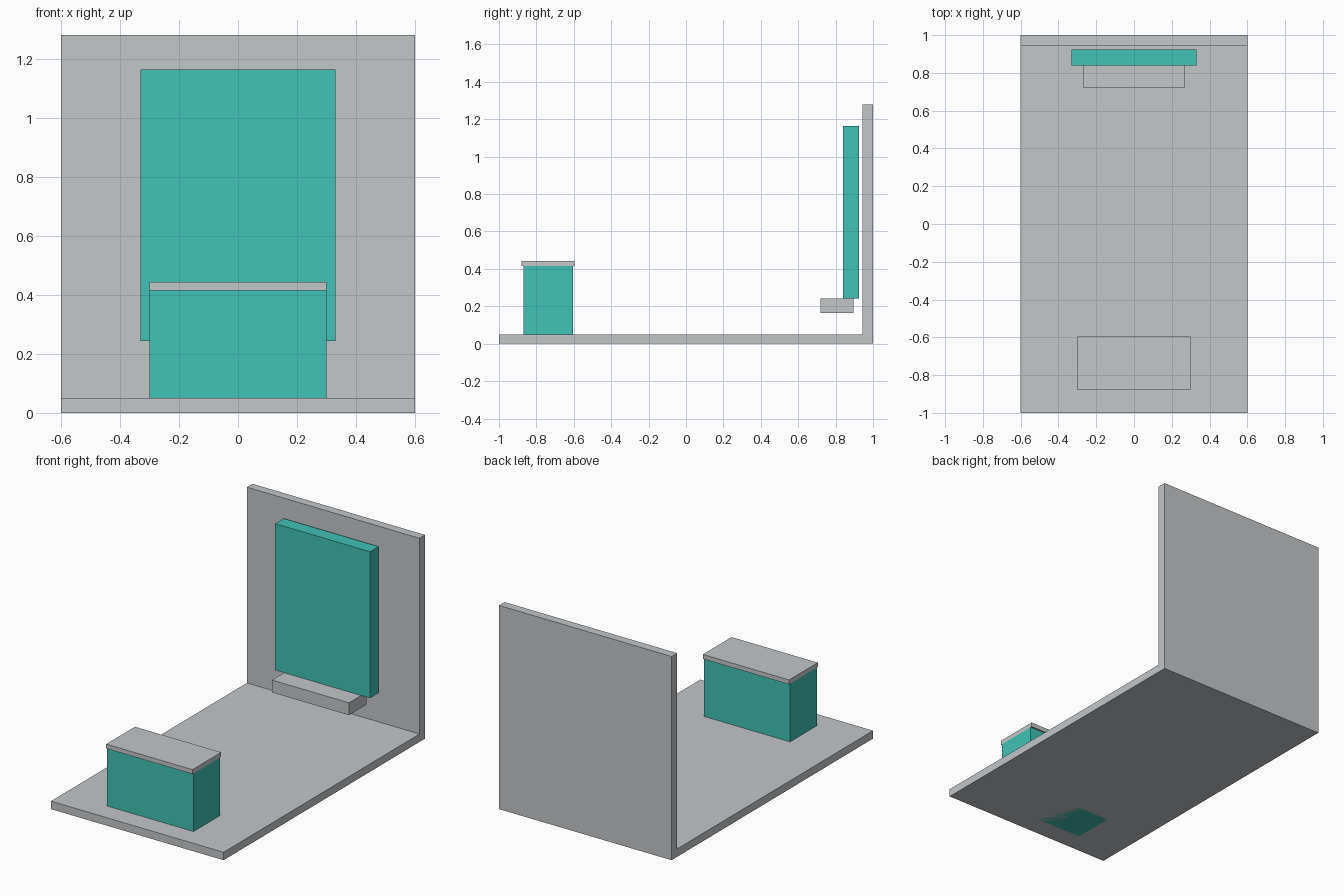
import bpy
import bmesh

if "Cube" in bpy.data.objects:
    bpy.data.objects.remove(bpy.data.objects["Cube"])


def material(name, color):
    mat = bpy.data.materials.new(name)
    mat.diffuse_color = (*color, 1.0)
    mat.use_nodes = True
    mat.node_tree.nodes["Principled BSDF"].inputs["Base Color"].default_value = mat.diffuse_color
    return mat


GREY = material("light grey", (0.546, 0.571, 0.584))
TEAL = material("teal", (0.054, 0.535, 0.456))


def extrude_profile(name, profile, half_width, mat):
    """Extrude a (y, z) side profile symmetrically along x."""
    bm = bmesh.new()
    face = bm.faces.new([bm.verts.new((-half_width, y, z)) for y, z in profile])
    result = bmesh.ops.extrude_face_region(bm, geom=[face], use_keep_orig=True)
    moved = [g for g in result["geom"] if isinstance(g, bmesh.types.BMVert)]
    bmesh.ops.translate(bm, verts=moved, vec=(2 * half_width, 0, 0))
    bmesh.ops.recalc_face_normals(bm, faces=bm.faces)
    mesh = bpy.data.meshes.new(name)
    bm.to_mesh(mesh)
    bm.free()
    mesh.materials.append(mat)
    obj = bpy.data.objects.new(name, mesh)
    bpy.context.collection.objects.link(obj)
    return obj


def box(name, half_width, y0, y1, z0, z1, mat):
    return extrude_profile(name, [(y0, z0), (y1, z0), (y1, z1), (y0, z1)],
                           half_width, mat)


# Floor and back wall as one L-shaped piece
extrude_profile("floor_and_wall",
                [(-1, 0), (1, 0), (1, 1.28), (0.945, 1.28), (0.945, 0.05), (-1, 0.05)],
                0.6, GREY)

# Counter with its slightly overhanging top
box("counter_body", 0.30, -0.87, -0.605, 0.0, 0.415, TEAL)
box("counter_top", 0.30, -0.88, -0.595, 0.415, 0.443, GREY)

# Display panel and the ledge below it
box("display_panel", 0.33, 0.84, 0.925, 0.243, 1.163, TEAL)
box("ledge", 0.267, 0.72, 0.895, 0.165, 0.243, GREY)
